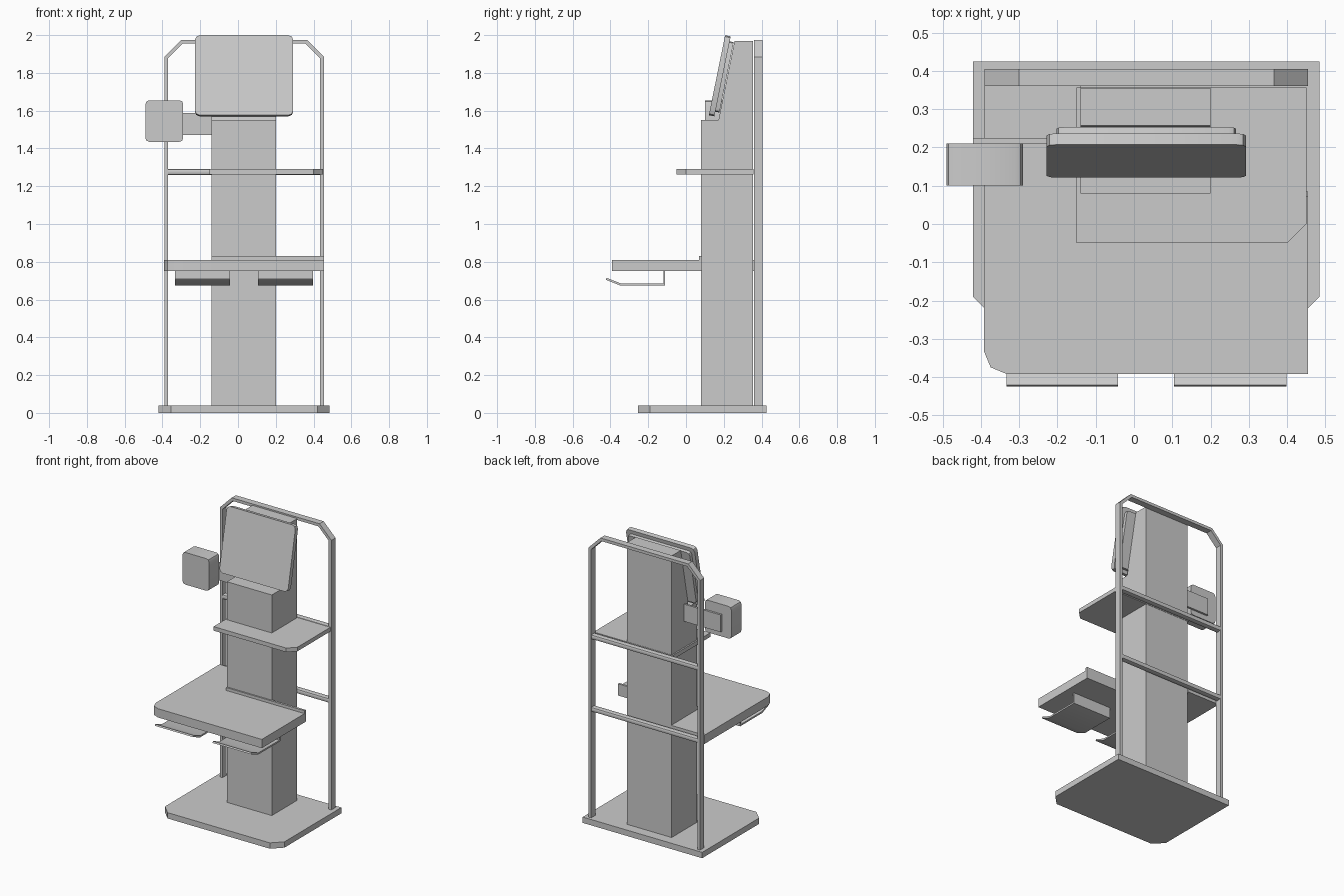
import bpy, bmesh, math
from mathutils import Matrix, Vector

if "Cube" in bpy.data.objects:
    bpy.data.objects.remove(bpy.data.objects["Cube"])

AXES = {
    'x': lambda a, b, d: (d, a, b),   # outline in y,z
    'y': lambda a, b, d: (a, d, b),   # outline in x,z
    'z': lambda a, b, d: (a, b, d),   # outline in x,y
}


def prism(name, outline, axis, lo, hi, matrix=None):
    """Extrude a closed 2D outline along an axis from lo to hi."""
    bm = bmesh.new()
    face = bm.faces.new([bm.verts.new(AXES[axis](a, b, lo)) for a, b in outline])
    ext = bmesh.ops.extrude_face_region(bm, geom=[face])
    verts = [g for g in ext['geom'] if isinstance(g, bmesh.types.BMVert)]
    bmesh.ops.translate(bm, verts=verts, vec=Vector(AXES[axis](0, 0, hi - lo)))
    bmesh.ops.recalc_face_normals(bm, faces=bm.faces)
    if matrix:
        bm.transform(matrix)
    mesh = bpy.data.meshes.new(name)
    bm.to_mesh(mesh)
    bm.free()
    obj = bpy.data.objects.new(name, mesh)
    bpy.context.collection.objects.link(obj)
    bpy.context.view_layer.objects.active = obj
    bpy.ops.object.select_all(action='DESELECT')
    obj.select_set(True)
    bpy.ops.object.shade_smooth_by_angle(angle=math.radians(30))
    return obj


def rect(a0, a1, b0, b1, cuts=(0, 0, 0, 0), steps=1):
    """Rectangle with corners cut or rounded: low-low, high-low, high-high, low-high."""
    pts = []
    corners = [(a0, b0, 1, 1), (a1, b0, -1, 1), (a1, b1, -1, -1), (a0, b1, 1, -1)]
    for i, ((a, b, sa, sb), r) in enumerate(zip(corners, cuts)):
        if r == 0:
            pts.append((a, b))
            continue
        for s in range(steps + 1):
            t = math.pi + math.pi / 2 * (i + s / steps)
            pts.append((a + sa * r + r * math.cos(t), b + sb * r + r * math.sin(t)))
    return pts


def box(name, x0, x1, y0, y1, z0, z1):
    return prism(name, rect(x0, x1, y0, y1), 'z', z0, z1)


# Floor plate with cut front corners
prism("base_plate", rect(-0.42, 0.485, -0.255, 0.425, (0.065, 0.065, 0, 0)), 'z', 0, 0.04)

# Main column and sloping head
box("column", -0.14, 0.20, 0.08, 0.355, 0.04, 1.55)
prism("column_head", [(0.172, 1.55), (0.355, 1.55), (0.355, 1.968), (0.257, 1.968)],
      'x', -0.14, 0.20)

# Tilted screen with a smaller backing slab
tilt = Matrix.Translation((0.032, 0.121, 1.576)) @ Matrix.Rotation(math.radians(-11.5), 4, 'X')
prism("screen", rect(-0.26, 0.26, 0, 0.432, (0.025,) * 4, 2), 'y', 0, 0.03, tilt)
prism("screen_backing", rect(-0.235, 0.235, 0.025, 0.405, (0.02,) * 4, 2), 'y', 0.03, 0.052, tilt)

# Side scanner box on its bracket
prism("side_unit", rect(-0.49, -0.29, 1.435, 1.655, (0.02,) * 4, 2), 'y', 0.10, 0.21)
box("side_bracket", -0.42, -0.14, 0.21, 0.224, 1.47, 1.588)

# Upper shelf wrapping the right of the column
prism("upper_shelf", rect(-0.15, 0.45, -0.05, 0.357, (0, 0.05, 0, 0)), 'z', 1.262, 1.29)

# Work table in two sections, with a raised lip at the back
prism("table_left", rect(-0.392, -0.14, -0.392, 0.36, (0.06, 0, 0, 0), 2), 'z', 0.75, 0.81)
box("table_right", -0.14, 0.455, -0.392, 0.08, 0.75, 0.81)
box("table_lip", -0.14, 0.455, 0.07, 0.085, 0.75, 0.83)

# Hanging trays: back wall, floor and raised front lip
tray = [(-0.11, 0.752), (-0.11, 0.675), (-0.35, 0.675), (-0.425, 0.705),
        (-0.42, 0.715), (-0.347, 0.686), (-0.12, 0.686), (-0.12, 0.752)]
for name, x0, x1 in (("tray_left", -0.333, -0.042), ("tray_right", 0.105, 0.398)):
    prism(name, tray, 'x', x0, x1)

# Rear frame hoop with cut top corners, plus cross bars
L, R, T, W = -0.39, 0.455, 1.975, 0.02
hoop = [(L, 0.04), (L, 1.885), (L + 0.09, T), (R - 0.09, T), (R, 1.885), (R, 0.04),
        (R - W, 0.04), (R - W, 1.877), (R - 0.098, T - W), (L + 0.098, T - W),
        (L + W, 1.877), (L + W, 0.04)]
prism("rear_frame", hoop, 'y', 0.36, 0.405)
for name, z in (("rear_bar_lower", 0.78), ("rear_bar_upper", 1.276)):
    prism(name, rect(0.362, 0.403, z - 0.016, z + 0.016, (0.01,) * 4, 2), 'x', L + W, R - W)
